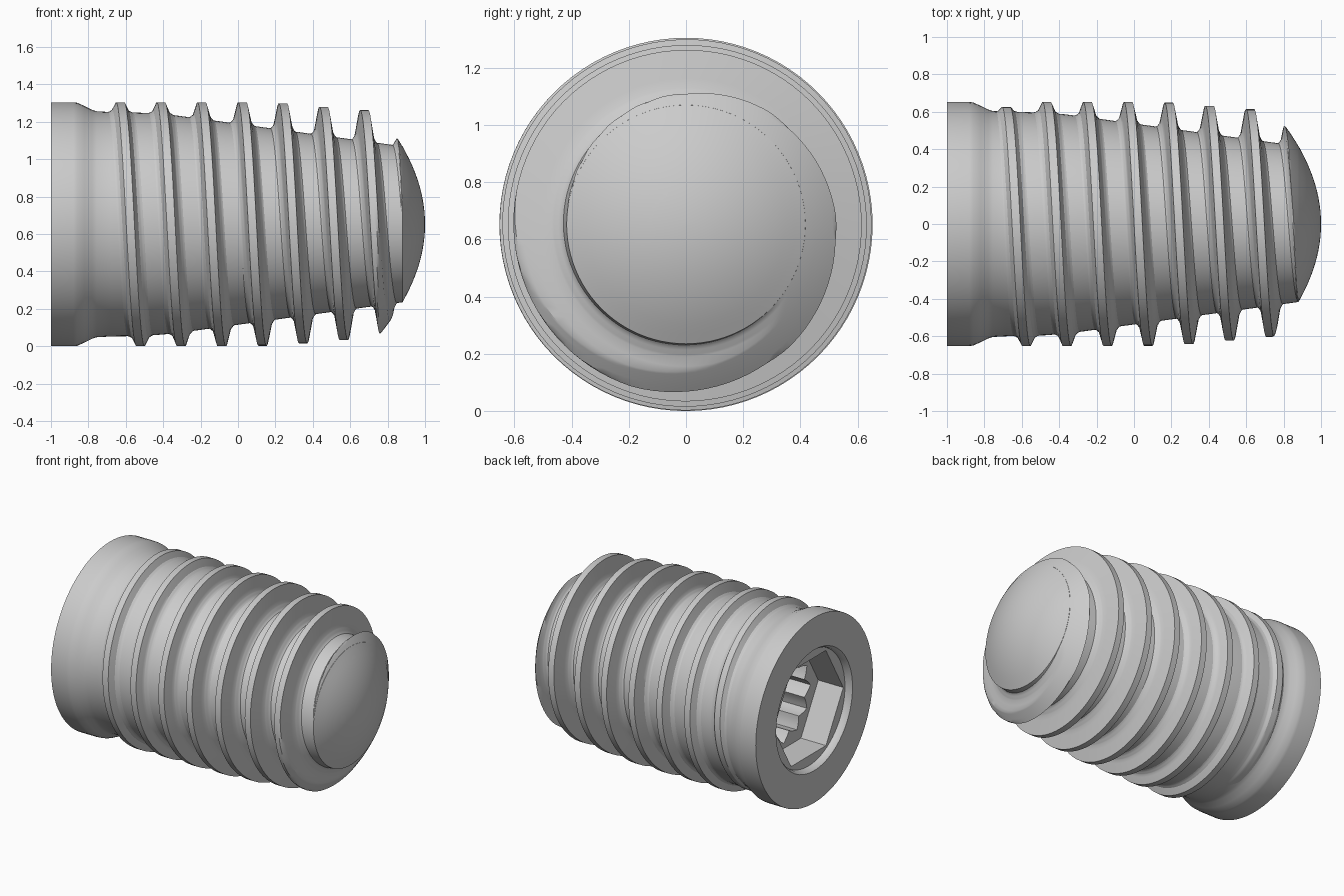
import bpy, bmesh, math
from math import tau, sin, cos, sqrt, radians, degrees

old = bpy.data.objects.get("Cube")
if old:
    bpy.data.objects.remove(old, do_unlink=True)

AXIS_Z = 0.652      # height of the long axis
SIDES = 96          # steps around the axis
PITCH = 0.2175      # thread advance per turn
DOME = 0.697        # curvature of the rounded tip

metal = bpy.data.materials.new("light_grey_metal")
metal.use_nodes = True
grey = (0.6, 0.6, 0.6, 1)
metal.diffuse_color = grey
metal.node_tree.nodes["Principled BSDF"].inputs["Base Color"].default_value = grey


def place(x, r, a):
    """Point at distance r from the axis; angle runs from the top to the front."""
    return (x, -r * sin(a), AXIS_Z + r * cos(a))


def lerp(points, x):
    for (x0, y0), (x1, y1) in zip(points, points[1:]):
        if x <= x1:
            return y0 + (y1 - y0) * max(0, x - x0) / (x1 - x0)
    return points[-1][1]


def skin(name, rows, closed):
    """Bridge rows of points into a capped surface."""
    bm = bmesh.new()
    grid = [[bm.verts.new(p) for p in row] for row in rows]
    n = len(rows[0])
    for a, b in zip(grid, grid[1:]):
        for i in range(n if closed else n - 1):
            j = (i + 1) % n
            bm.faces.new((a[i], a[j], b[j], b[i]))
    bm.faces.new(grid[0])
    bm.faces.new(grid[-1])
    bmesh.ops.recalc_face_normals(bm, faces=bm.faces)
    mesh = bpy.data.meshes.new(name)
    bm.to_mesh(mesh)
    bm.free()
    mesh.materials.append(metal)
    obj = bpy.data.objects.new(name, mesh)
    bpy.context.collection.objects.link(obj)
    bpy.ops.object.select_all(action='DESELECT')
    obj.select_set(True)
    bpy.context.view_layer.objects.active = obj
    bpy.ops.object.shade_smooth_by_angle(angle=radians(28))


def round_ring(r):
    return lambda a: r


def hex_ring(apothem):
    return lambda a: apothem / cos(radians((degrees(a) + 30) % 60 - 30))


def star_ring(inner, outer):
    return lambda a: inner + (outer - inner) * abs((degrees(a) / 30) % 1 - 0.5) * 2


def core(x):
    return lerp([(-0.68, 0.6), (-0.5, 0.597), (-0.35, 0.585), (0.88, 0.417)], x)


def dome(x):
    return sqrt(max(0, 1 - x) / DOME)


# Socket: star recess, hexagonal recess and round mouth, from the inside out
rings = [(-0.47, round_ring(0.02)), (-0.5, star_ring(0.24, 0.3)),
         (-0.76, star_ring(0.24, 0.3)), (-0.76, hex_ring(0.335)),
         (-0.955, hex_ring(0.335)), (-0.955, round_ring(0.405)),
         (-0.98, round_ring(0.41)), (-1, round_ring(0.425))]
# Collar with a soft shoulder
rings += [(-1, round_ring(0.652)), (-0.88, round_ring(0.652)),
          (-0.86, round_ring(0.65)), (-0.82, round_ring(0.632)),
          (-0.78, round_ring(0.612)), (-0.755, round_ring(0.604))]
# Tapered core
for i in range(16):
    x = -0.68 + 1.56 * i / 15
    rings.append((x, round_ring(core(x))))
# Rounded tip
for i in range(1, 13):
    r = 0.417 * (1 - i / 12.2)
    rings.append((1 - DOME * r * r, round_ring(r)))

angles = [tau * i / SIDES for i in range(SIDES)]
skin("body", [[place(x, f(a), a) for a in angles] for x, f in rings], True)

# Helical thread, fading in at the collar and trimmed by the rounded tip
crest = [(-0.9, 0.652), (0.05, 0.652), (0.235, 0.647), (0.455, 0.627),
         (0.685, 0.609), (0.9, 0.58)]
section = [(-0.078, -0.06), (-0.058, 0.05), (-0.043, 0.22), (-0.022, 1),
           (0.022, 1), (0.043, 0.22), (0.058, 0.05), (0.078, -0.06)]
offsets = []
for (d0, _), (d1, _) in zip(section, section[1:]):
    offsets += [d0 + (d1 - d0) * k / 4 for k in range(4)]
offsets.append(section[-1][0])

rows = []
for step in range(-SIDES // 2, int(7.3 * SIDES)):
    turn = step / SIDES
    mid = -0.63 + PITCH * turn
    grow = min(1, turn * 2 + 1)
    row = []
    for d in offsets:
        x = min(mid + d, 0.99)
        base = core(x)
        r = base + (lerp(crest, mid) - base) * lerp(section, d) * grow
        row.append(place(x, min(r, dome(x) - 0.0005), tau * turn))
    rows.append(row)
skin("thread", rows, False)
